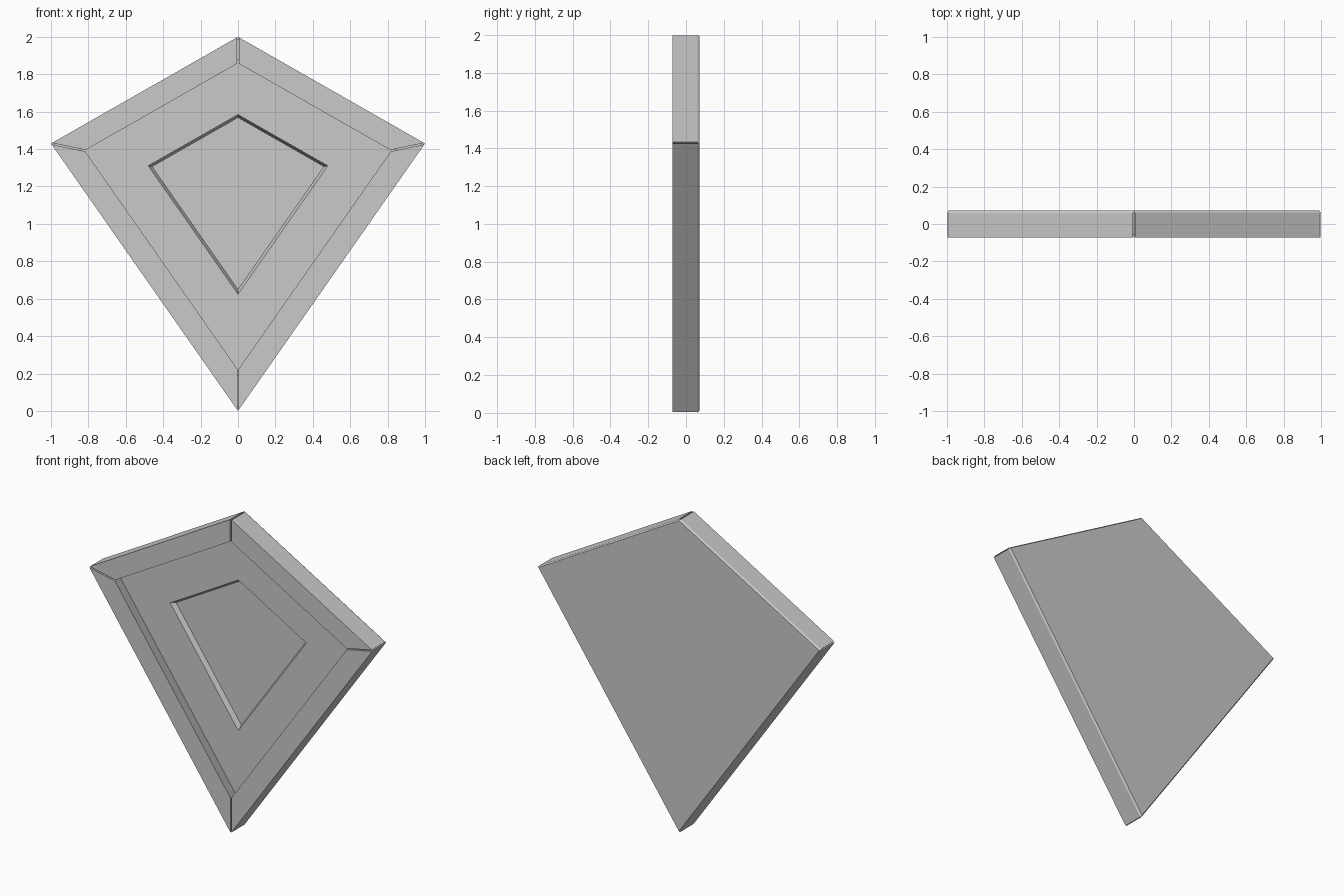
import bpy, bmesh
from mathutils import Vector

if "Cube" in bpy.data.objects:
    bpy.data.objects.remove(bpy.data.objects["Cube"])

grey = bpy.data.materials.new("neutral grey")
grey.diffuse_color = (0.59, 0.59, 0.59, 1)
grey.use_nodes = True
grey.node_tree.nodes["Principled BSDF"].inputs["Base Color"].default_value = grey.diffuse_color

# Kite outline: every inner outline is a scaling about the incentre
CORNERS = [Vector((0, 0, 2)), Vector((1, 0, 1.43)),
           Vector((0, 0, 0)), Vector((-1, 0, 1.43))]
CENTRE = Vector((0, 0, 1.22))


def kite_point(i, scale, y, lower=0.0):
    p = CENTRE + (CORNERS[i % 4] - CENTRE) * scale
    p.y = y
    p.z -= lower
    return p


def finish(name, bm):
    bmesh.ops.recalc_face_normals(bm, faces=bm.faces)
    mesh = bpy.data.meshes.new(name)
    bm.to_mesh(mesh)
    bm.free()
    mesh.materials.append(grey)
    obj = bpy.data.objects.new(name, mesh)
    bpy.context.collection.objects.link(obj)
    return obj


def skin(name, loops):
    """Bridge successive closed loops and cap both ends."""
    bm = bmesh.new()
    rings = [[bm.verts.new(p) for p in loop] for loop in loops]
    n = len(rings[0])
    for a, b in zip(rings, rings[1:]):
        for k in range(n):
            bm.faces.new((a[k], a[(k + 1) % n], b[(k + 1) % n], b[k]))
    bm.faces.new(rings[0])
    bm.faces.new(rings[-1])
    return finish(name, bm)


# Body: chamfered back, rim core under the frame, sunken panel, sloped recess
BODY = [(0.99, 0.072, 0), (1.0, 0.06, 0), (0.985, 0.06, 0), (0.985, -0.06, 0),
        (0.845, -0.06, 0), (0.845, 0.003, 0),
        (0.48, 0.003, 0.01), (0.46, 0.033, 0.01)]
skin("kite_body", [[kite_point(i, *row) for i in range(4)] for row in BODY])

# Frame bars: undercut inner wall, mitred with a narrow gap at each corner
BAR = [(1.0, 0.06), (1.0, -0.072), (0.82, -0.072), (0.845, 0.003),
       (0.845, -0.06), (0.985, -0.06), (0.985, 0.06)]
GAP = 0.006
NAMES = ["upper_right", "lower_right", "lower_left", "upper_left"]
for i, name in enumerate(NAMES):
    shift = (CORNERS[(i + 1) % 4] - CORNERS[i]).normalized() * GAP
    skin("frame_bar_" + name,
         [[kite_point(i, s, y) + shift for s, y in BAR],
          [kite_point(i + 1, s, y) - shift for s, y in BAR]])
